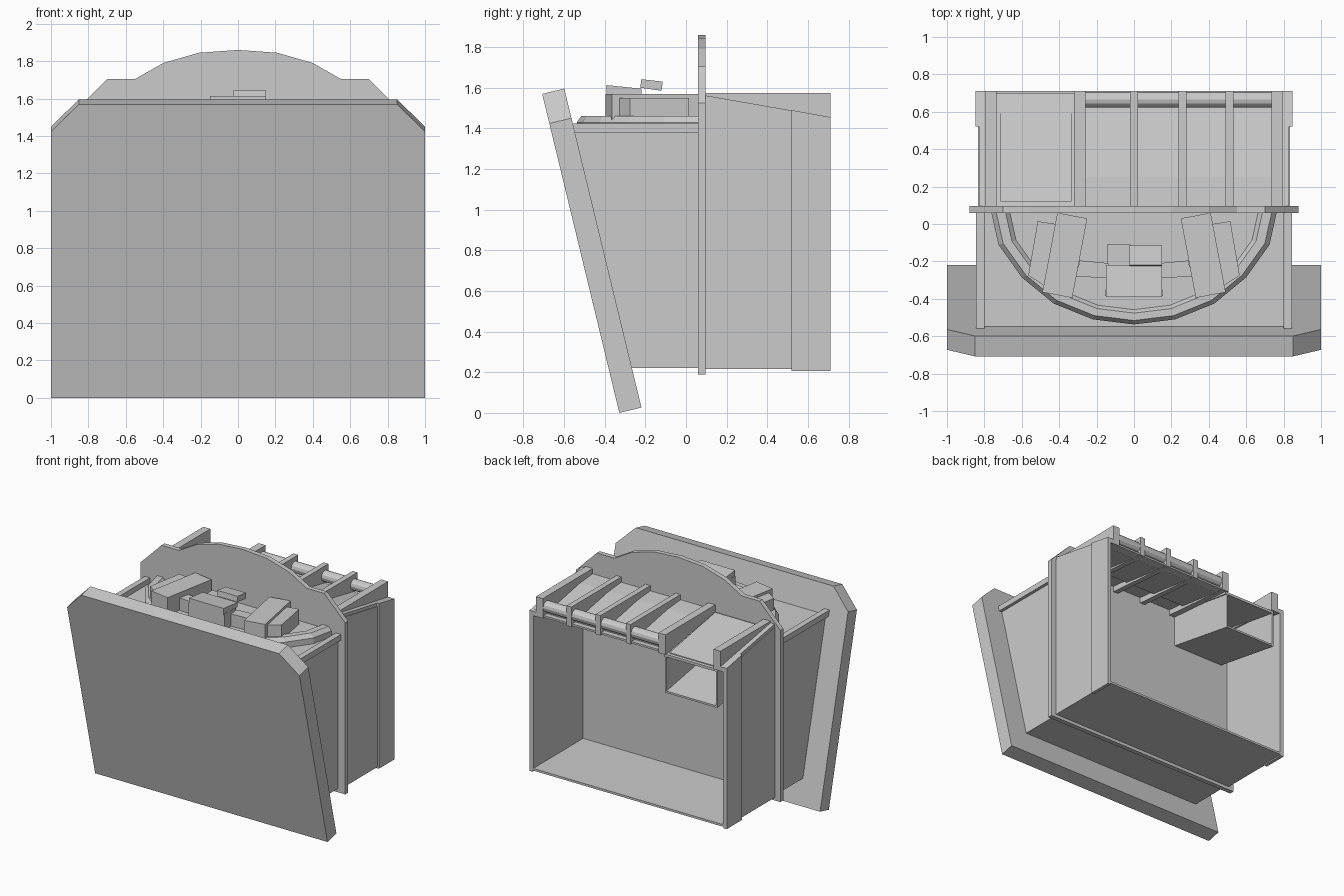
import bpy, bmesh, math
from mathutils import Matrix, Vector


def prism(name, pts, axis, a, b):
    """Extrude a 2D outline. axis 'x': pts are (y,z); 'y': (x,z); 'z': (x,y)."""
    place = {'x': lambda p, t: (t, p[0], p[1]),
             'y': lambda p, t: (p[0], t, p[1]),
             'z': lambda p, t: (p[0], p[1], t)}[axis]
    bm = bmesh.new()
    lo = [bm.verts.new(place(p, a)) for p in pts]
    hi = [bm.verts.new(place(p, b)) for p in pts]
    n = len(pts)
    bm.faces.new(lo)
    bm.faces.new(hi[::-1])
    for i in range(n):
        bm.faces.new((lo[i], hi[i], hi[(i + 1) % n], lo[(i + 1) % n]))
    return finish(name, bm)


def finish(name, bm):
    bmesh.ops.recalc_face_normals(bm, faces=bm.faces)
    me = bpy.data.meshes.new(name)
    bm.to_mesh(me)
    bm.free()
    ob = bpy.data.objects.new(name, me)
    bpy.context.collection.objects.link(ob)
    return ob


def box(name, x0, x1, y0, y1, z0, z1):
    return prism(name, [(x0, y0), (x1, y0), (x1, y1), (x0, y1)], 'z', z0, z1)


def mirrored(pts):
    """Complete a right-hand outline that runs from the bottom to the centre top."""
    return pts + [(-x, z) for x, z in reversed(pts) if x > 0]


# Leaning front slab with clipped top corners
slab = prism("front_slab", mirrored([(1, 0), (1, 1.465), (0.85, 1.615)]), 'y', 0, 0.112)
slab.data.transform(Matrix.Translation((0, -0.328, 0.0)) @ Matrix.Rotation(math.radians(13.6), 4, 'X'))

# Front body behind the slab
prism("front_body", [(-0.27, 0.22), (0.07, 0.22), (0.07, 1.385), (-0.555, 1.385)], 'x', -0.82, 0.82)
for s in (-1, 1):
    prism("front_side_rail", [(-0.57, 1.38), (0.07, 1.38), (0.07, 1.425), (-0.58, 1.425)],
          'x', s * 0.80, s * 0.845)

# Dividing bulkhead with arched top
prism("bulkhead", mirrored([(0.88, 0.19), (0.88, 1.525), (0.70, 1.705), (0.55, 1.705),
                            (0.40, 1.79), (0.21, 1.845), (0, 1.86)]), 'y', 0.06, 0.097)

# Raised half-round console rim with sloped edges
ARC = [(0.765, 0.07), (0.725, -0.11), (0.60, -0.285), (0.43, -0.425), (0.22, -0.51), (0, -0.537)]
ARC += [(-x, y) for x, y in reversed(ARC[:-1])]
rings = [(1.0, 1.38), (1.0, 1.43), (0.965, 1.46), (0.90, 1.46), (0.87, 1.435)]
bm = bmesh.new()
rows = []
for k, z in rings:
    rows.append([bm.verts.new((x * k, 0.07 + (y - 0.07) * k, z)) for x, y in ARC])
for r0, r1 in zip(rows, rows[1:]):
    for i in range(len(ARC) - 1):
        bm.faces.new((r0[i], r0[i + 1], r1[i + 1], r1[i]))
bm.faces.new(rows[-1])
finish("console_rim", bm)

# Console blocks: two angled arms, outer lower blocks and bridges
for s in (-1, 1):
    prism("console_arm", [(s * x, y) for x, y in
          [(0.25, 0.03), (0.41, 0.06), (0.49, -0.365), (0.33, -0.395)]], 'z', 1.43, 1.57)
    prism("console_outer_block", [(s * x, y) for x, y in
          [(0.42, 0.0), (0.515, 0.015), (0.565, -0.275), (0.41, -0.375)]], 'z', 1.43, 1.55)
    prism("console_bridge", [(s * x, y) for x, y in
          [(0.13, -0.21), (0.29, -0.195), (0.31, -0.28), (0.14, -0.29)]], 'z', 1.43, 1.53)

# Centre console and small units on it
prism("centre_console", [(-0.155, -0.385), (0.155, -0.385), (0.135, -0.215), (-0.135, -0.215)],
      'z', 1.43, 1.57)
prism("centre_console_top", [(-0.39, 1.56), (-0.22, 1.56), (-0.22, 1.595), (-0.39, 1.613)],
      'x', -0.15, 0.15)
box("centre_low_unit", -0.145, -0.02, -0.215, -0.11, 1.43, 1.57)
prism("centre_display", [(-0.225, 1.60), (-0.12, 1.585), (-0.115, 1.63), (-0.22, 1.642)],
      'x', -0.025, 0.15)

# Rear open shell: floor and side walls with sloping tops
box("rear_floor", -0.835, 0.835, 0.09, 0.71, 0.215, 0.232)
for s in (-1, 1):
    prism("rear_wall", [(0.09, 0.22), (0.71, 0.22), (0.71, 1.43), (0.09, 1.54)],
          'x', s * 0.817, s * 0.835)
    prism("rear_wall_flange", [(0.52, 0.205), (0.71, 0.205), (0.71, 1.455), (0.52, 1.49)],
          'x', s * 0.822, s * 0.848)
    prism("wall_top_trim", [(0.09, 1.535), (0.71, 1.42), (0.71, 1.455), (0.09, 1.563)],
          'x', s * 0.775, s * 0.83)

# Roof beams with level tops and sloping undersides
for x, w in ((-0.765, 0.06), (-0.29, 0.06), (0, 0.042), (0.26, 0.042), (0.51, 0.042), (0.765, 0.06)):
    prism("roof_beam", [(0.09, 1.47), (0.71, 1.42), (0.71, 1.575), (0.09, 1.575)],
          'x', x - w / 2, x + w / 2)

# Sloping roof panels
prism("roof_panel", [(0.09, 1.515), (0.25, 1.50), (0.25, 1.48), (0.66, 1.425), (0.66, 1.445),
                     (0.25, 1.522), (0.09, 1.535)], 'x', -0.28, 0.75)
prism("hatch_panel", [(0.12, 1.505), (0.68, 1.41), (0.68, 1.43), (0.12, 1.53)], 'x', -0.715, -0.335)
prism("hatch_frame", [(0.09, 1.50), (0.70, 1.40), (0.70, 1.42), (0.09, 1.52)], 'x', -0.76, -0.30)

# Round bar along the rear roof edge
r = 0.042
bar = [(0.665 + r * math.cos(i * math.pi / 6), 1.50 + r * math.sin(i * math.pi / 6)) for i in range(12)]
prism("rear_roof_bar", bar, 'x', -0.28, 0.75)
box("rear_edge_strip", -0.28, 0.75, 0.63, 0.70, 1.425, 1.44)

# Hanging bin under the hatch, open at the rear
prism("bin_floor", [(0.10, 1.225), (0.70, 1.12), (0.70, 1.135), (0.10, 1.24)], 'x', -0.76, -0.31)
for x in (-0.76, -0.322):
    prism("bin_side", [(0.10, 1.23), (0.70, 1.125), (0.70, 1.42), (0.10, 1.52)], 'x', x, x + 0.012)
box("bin_end", -0.76, -0.31, 0.09, 0.105, 1.23, 1.51)
